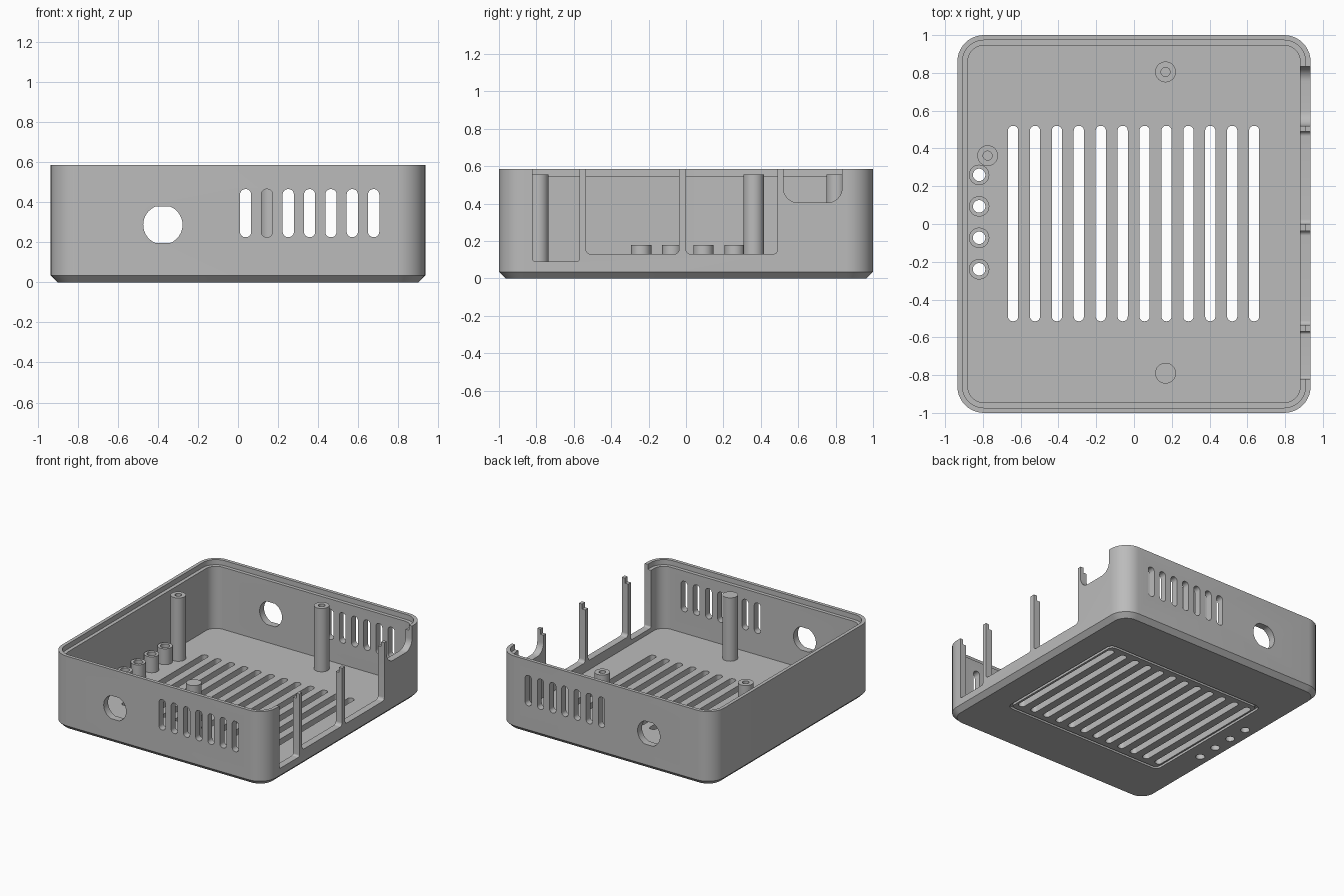
import bpy, bmesh
from math import cos, sin, pi, sqrt, asin

if "Cube" in bpy.data.objects:
    bpy.data.objects.remove(bpy.data.objects["Cube"])

W, D, H = 0.935, 1.0, 0.585      # half width, half depth, height
WALL, LIP, CHAMFER = 0.055, 0.027, 0.035
RADIUS = 0.14

grey = bpy.data.materials.new("case_grey")
grey.use_nodes = True
grey.diffuse_color = (0.5, 0.5, 0.5, 1)
grey.node_tree.nodes["Principled BSDF"].inputs["Base Color"].default_value = (0.5, 0.5, 0.5, 1)


def rounded(u0, u1, v0, v1, r, n=10):
    """Outline of a rectangle with rounded corners."""
    corners = [(u1 - r, v1 - r), (u0 + r, v1 - r), (u0 + r, v0 + r), (u1 - r, v0 + r)]
    return [(cu + r * cos((k + i / n) * pi / 2), cv + r * sin((k + i / n) * pi / 2))
            for k, (cu, cv) in enumerate(corners) for i in range(n + 1)]


def footprint(inset):
    return rounded(inset - W, W - inset, inset - D, D - inset, RADIUS - inset)


def finish(name, bm):
    bmesh.ops.remove_doubles(bm, verts=bm.verts, dist=1e-5)
    bmesh.ops.recalc_face_normals(bm, faces=bm.faces)
    mesh = bpy.data.meshes.new(name)
    bm.to_mesh(mesh)
    bm.free()
    mesh.materials.append(grey)
    obj = bpy.data.objects.new(name, mesh)
    bpy.context.collection.objects.link(obj)
    return obj


def loft(name, layers, axis="Z"):
    """Solid through (outline, position) layers stacked along an axis."""
    place = {"X": lambda u, v, w: (w, u, v),
             "Y": lambda u, v, w: (u, w, v),
             "Z": lambda u, v, w: (u, v, w)}[axis]
    bm = bmesh.new()
    rings = [[bm.verts.new(place(u, v, w)) for u, v in pts] for pts, w in layers]
    for a, b in zip(rings, rings[1:]):
        for i in range(len(a)):
            j = (i + 1) % len(a)
            bm.faces.new((a[i], a[j], b[j], b[i]))
    bm.faces.new(rings[0])
    bm.faces.new(rings[-1])
    return finish(name, bm)


def prism(outline, w0, w1, axis="Z"):
    return loft("cutter", [(outline, w0), (outline, w1)], axis)


def circle(x, y, r, n=32):
    return [(x + r * cos(2 * pi * i / n), y + r * sin(2 * pi * i / n)) for i in range(n)]


def lathe(name, x, y, profile):
    """Turned part from (radius, height) points."""
    bm = bmesh.new()
    verts = [bm.verts.new((r, 0, z)) for r, z in profile]
    edges = [bm.edges.new(pair) for pair in zip(verts, verts[1:])]
    bmesh.ops.spin(bm, geom=verts + edges, cent=(0, 0, 0), axis=(0, 0, 1),
                   angle=2 * pi, steps=32)
    bmesh.ops.translate(bm, verts=bm.verts, vec=(x, y, 0))
    return finish(name, bm)


def cut(target, cutters):
    """Subtract cutters, then remove them."""
    for c in cutters:
        c.hide_render = True
        mod = target.modifiers.new("cut", "BOOLEAN")
        mod.operation, mod.solver, mod.object = "DIFFERENCE", "EXACT", c
    bpy.context.view_layer.update()
    graph = bpy.context.evaluated_depsgraph_get()
    mesh = bpy.data.meshes.new_from_object(target.evaluated_get(graph))
    target.modifiers.clear()
    target.data = mesh
    for c in cutters:
        bpy.data.objects.remove(c)


# Case shell with chamfered base, cavity and stepped rim
case = loft("case_shell", [(footprint(CHAMFER), 0), (footprint(0), CHAMFER), (footprint(0), H)])
cutters = [prism(footprint(WALL), WALL, 0.8), prism(footprint(LIP), 0.545, 0.8)]

# Floor vents
for i in range(12):
    x = -0.64 + i * 0.116
    cutters.append(prism(rounded(x - 0.027, x + 0.027, -0.515, 0.52, 0.026), -0.1, 0.1))

# Front and back vents
for i in range(7):
    x = 0.038 + i * 0.1065
    cutters.append(prism(rounded(x - 0.028, x + 0.028, 0.225, 0.465, 0.027), -1.1, 1.1, "Y"))

# Front and back sockets: round with flat top and bottom
R, FLAT = 0.098, 0.091
a = asin(FLAT / R)
arc = [-a + 2 * a * i / 16 for i in range(17)]
socket = [(s * R * cos(t) - 0.375, s * R * sin(t) + 0.287) for s in (1, -1) for t in arc]
cutters.append(prism(socket, -1.1, 1.1, "Y"))

# Open port bays in the side wall
for y0, y1, z0, r in [(-0.82, -0.57, 0.09, 0.015), (-0.535, -0.037, 0.13, 0.025),
                      (0.0, 0.49, 0.13, 0.025), (0.52, 0.835, 0.405, 0.08)]:
    cutters.append(prism(rounded(y0, y1, z0, 0.9, r), 0.8, 1.1, "X"))

# Indicator light holes
lights = [(-0.82, 0.26 - i * 0.1665) for i in range(4)]
for x, y in lights:
    cutters.append(prism(circle(x, y, 0.033), -0.1, 0.1))

# Groove around the vents under the floor
groove = prism(rounded(-0.70, 0.70, -0.58, 0.58, 0.05), -0.1, 0.018)
cut(groove, [prism(rounded(-0.68, 0.68, -0.56, 0.56, 0.035), -0.2, 0.1)])
cutters.append(groove)
cut(case, cutters)

# Screw posts, two of them drilled
BASE, TOP, PR, HR = 0.05, 0.555, 0.055, 0.024
for name, x, y, drilled in [("back_post", 0.167, 0.805, True), ("side_post", -0.775, 0.362, True),
                            ("front_post", 0.167, -0.79, False)]:
    end = [(HR, TOP), (HR, 0.3), (0, 0.3)] if drilled else [(0, TOP)]
    lathe(name, x, y, [(0, BASE), (PR, BASE), (PR, TOP)] + end)

# Indicator light collars
for i, (x, y) in enumerate(lights):
    lathe(f"light_collar_{i + 1}", x, y,
          [(0.033, WALL), (0.054, WALL), (0.054, 0.18), (0.033, 0.18), (0.033, WALL)])

# Smooth curved walls, crisp edges
for obj in bpy.context.collection.objects:
    if obj.type == "MESH" and grey.name in obj.data.materials:
        bpy.ops.object.select_all(action="DESELECT")
        obj.select_set(True)
        bpy.context.view_layer.objects.active = obj
        bpy.ops.object.shade_smooth_by_angle(angle=0.5)
